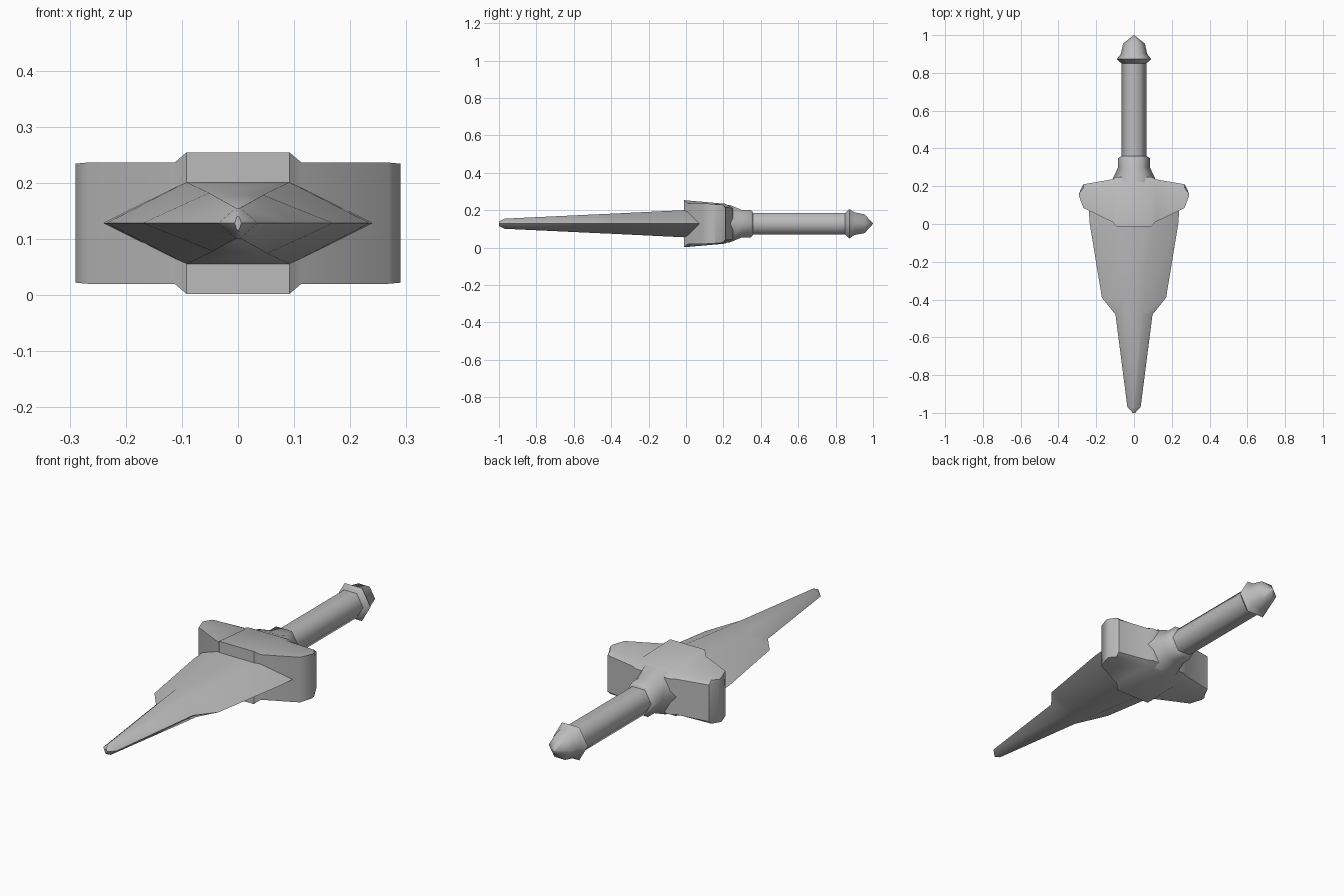
import bpy, bmesh, math

if "Cube" in bpy.data.objects:
    bpy.data.objects.remove(bpy.data.objects["Cube"])

CZ = 0.128  # height of the long axis

grey = bpy.data.materials.new("steel grey")
grey.diffuse_color = (0.5, 0.5, 0.5, 1)
grey.use_nodes = True
grey.node_tree.nodes["Principled BSDF"].inputs["Base Color"].default_value = grey.diffuse_color


def loft(name, rings, angle):
    """Skin a list of equal-length point rings and cap both ends."""
    bm = bmesh.new()
    vs = [[bm.verts.new(p) for p in ring] for ring in rings]
    n = len(vs[0])
    for a, b in zip(vs, vs[1:]):
        for i in range(n):
            j = (i + 1) % n
            bm.faces.new((a[i], a[j], b[j], b[i]))
    bm.faces.new(vs[0])
    bm.faces.new(vs[-1])
    bmesh.ops.remove_doubles(bm, verts=bm.verts, dist=0.0005)
    bmesh.ops.recalc_face_normals(bm, faces=bm.faces)
    me = bpy.data.meshes.new(name)
    bm.to_mesh(me)
    bm.free()
    me.materials.append(grey)
    ob = bpy.data.objects.new(name, me)
    bpy.context.collection.objects.link(ob)
    bpy.ops.object.select_all(action='DESELECT')
    ob.select_set(True)
    bpy.context.view_layer.objects.active = ob
    bpy.ops.object.shade_smooth_by_angle(angle=math.radians(angle))
    return ob


def hexagon(y, r):
    return [(r * math.cos(k * math.pi / 3), y, CZ + r * math.sin(k * math.pi / 3))
            for k in range(6)]


# Blade: flattened six-sided section with wide shoulders, narrowing to a point
def blade_ring(y, edge, ridge, h):
    return [(edge, y, CZ), (ridge, y, CZ + h), (-ridge, y, CZ + h),
            (-edge, y, CZ), (-ridge, y, CZ - h), (ridge, y, CZ - h)]


loft("blade", [blade_ring(*s) for s in (
    (0.08, 0.24, 0.095, 0.075), (0.0, 0.234, 0.092, 0.073),
    (-0.39, 0.17, 0.052, 0.054), (-0.48, 0.098, 0.045, 0.05),
    (-0.97, 0.035, 0.004, 0.027), (-1.0, 0.006, 0.002, 0.012))], 45)


# Guard: sections across x with a raised middle and swept wings
def guard_ring(x, y0, y1, h0, h1):
    ym = y0 + 0.85 * (y1 - y0)
    hm = h0 + 0.75 * (h1 - h0)
    return [(x, y0, CZ - h0), (x, y0, CZ + h0), (x, ym, CZ + hm),
            (x, y1, CZ + h1 * 0.85), (x, y1, CZ - h1 * 0.85), (x, ym, CZ - hm)]


half = ((0.092, -0.012, 0.25, 0.126, 0.1), (0.113, 0.01, 0.237, 0.108, 0.1),
        (0.268, 0.085, 0.21, 0.108, 0.103), (0.29, 0.145, 0.165, 0.106, 0.102))
loft("guard", [guard_ring(-s[0], *s[1:]) for s in reversed(half)]
     + [guard_ring(*s) for s in half], 45)

# Collar easing the guard into the handle
loft("collar", [hexagon(y, r) for y, r in (
    (0.18, 0.12), (0.235, 0.115), (0.30, 0.084), (0.348, 0.084), (0.36, 0.066))], 61)

# Handle
loft("handle", [hexagon(0.33, 0.067), hexagon(0.88, 0.067)], 61)

# Pommel: flared ring and pointed cap
loft("pommel", [hexagon(y, r) for y, r in (
    (0.85, 0.066), (0.873, 0.091), (0.9, 0.07), (0.955, 0.058), (1.0, 0.001))], 61)
